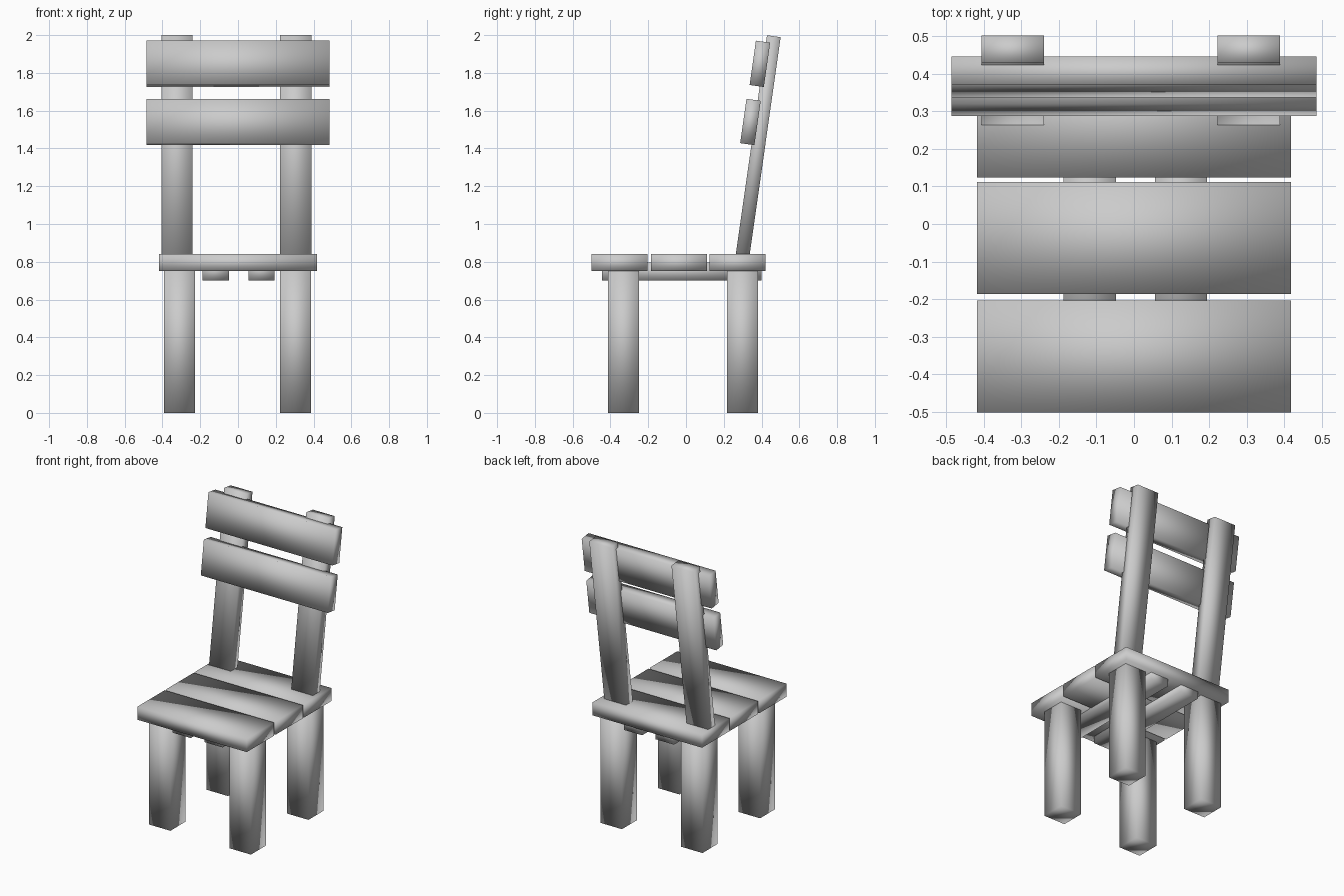
import bpy
import math

if "Cube" in bpy.data.objects:
    bpy.data.objects.remove(bpy.data.objects["Cube"], do_unlink=True)

GREY = (0.6, 0.6, 0.6, 1.0)
wood = bpy.data.materials.new("grey_wood")
wood.use_nodes = True
wood.diffuse_color = GREY
wood.node_tree.nodes["Principled BSDF"].inputs["Base Color"].default_value = GREY

LEAN = math.radians(8.1)


def board(name, centre, size, lean=0.0):
    """Softly shaded block, tilted backwards by the lean angle."""
    bpy.ops.mesh.primitive_cube_add(size=1, location=centre, rotation=(-lean, 0, 0))
    obj = bpy.context.object
    obj.name = name
    obj.scale = size
    bpy.ops.object.transform_apply(location=False, rotation=False, scale=True)
    bpy.ops.object.shade_smooth()
    obj.data.materials.append(wood)
    return obj


# Legs, seat rails and leaning back posts on each side
for side, leg_x, rail_x, post_x in (("right", -0.31, -0.118, -0.323),
                                    ("left", 0.305, 0.125, 0.305)):
    board(f"front_leg_{side}", (leg_x, -0.33, 0.375), (0.164, 0.164, 0.75))
    board(f"back_leg_{side}", (leg_x, 0.298, 0.375), (0.164, 0.164, 0.75))
    board(f"seat_rail_{side}", (rail_x, -0.023, 0.748), (0.139, 0.845, 0.094))
    board(f"back_post_{side}", (post_x, 0.382, 1.412), (0.166, 0.073, 1.176), LEAN)

# Seat planks
for name, y in (("front", -0.352), ("middle", -0.037), ("back", 0.273)):
    board(f"seat_plank_{name}", (0, y, 0.795), (0.836, 0.298, 0.09))

# Back slats
for name, y, z in (("lower", 0.341, 1.54), ("upper", 0.391, 1.848)):
    board(f"back_slat_{name}", (0, y, z), (0.97, 0.076, 0.237), LEAN)
